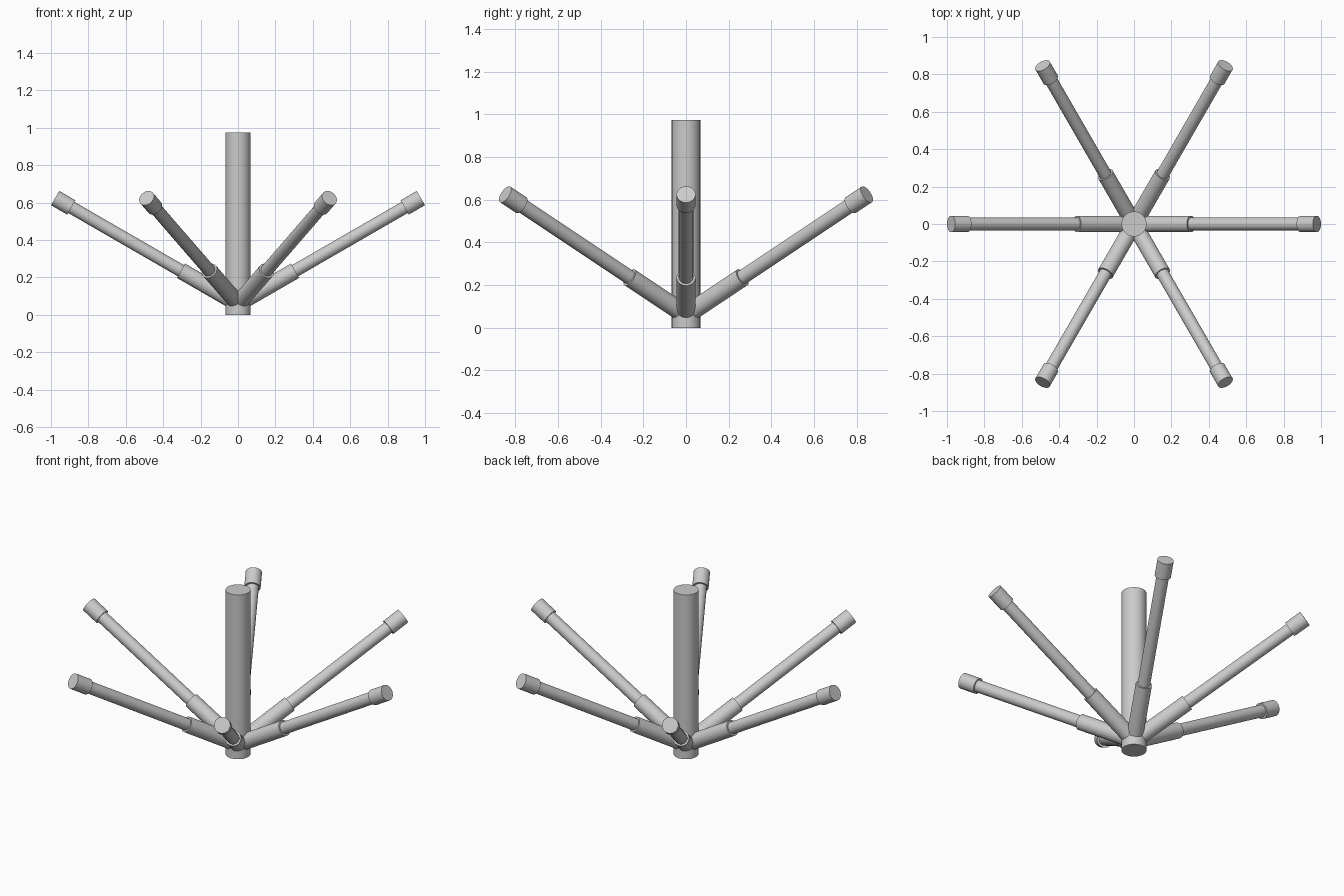
import bpy
from math import radians
from mathutils import Vector, Matrix

if "Cube" in bpy.data.objects:
    bpy.data.objects.remove(bpy.data.objects["Cube"])

ORIGIN = Vector((0, 0, 0.06))
TILT = Matrix.Rotation(radians(60), 4, 'Y')  # arms rise 30 degrees above level


def rod(name, radius, start, end, base=Vector((0, 0, 0)), rot=Matrix.Identity(4)):
    """Capped cylinder along the rotated z axis, from start to end."""
    bpy.ops.mesh.primitive_cylinder_add(vertices=48, radius=radius, depth=end - start)
    ob = bpy.context.object
    ob.name = name
    ob.matrix_world = (Matrix.Translation(base) @ rot
                       @ Matrix.Translation((0, 0, (start + end) / 2)))
    bpy.ops.object.shade_smooth_by_angle(angle=radians(30))
    return ob


# Central upright post
rod("center_post", 0.067, 0, 0.974)

# Six radiating arms: thick root sleeve, thin rod, end cap
for i in range(6):
    rot = Matrix.Rotation(radians(60 * i), 4, 'Z') @ TILT
    rod(f"arm_sleeve_{i + 1}", 0.044, 0, 0.352, ORIGIN, rot)
    rod(f"arm_rod_{i + 1}", 0.034, 0.34, 1.04, ORIGIN, rot)
    rod(f"arm_cap_{i + 1}", 0.044, 1.029, 1.129, ORIGIN, rot)
